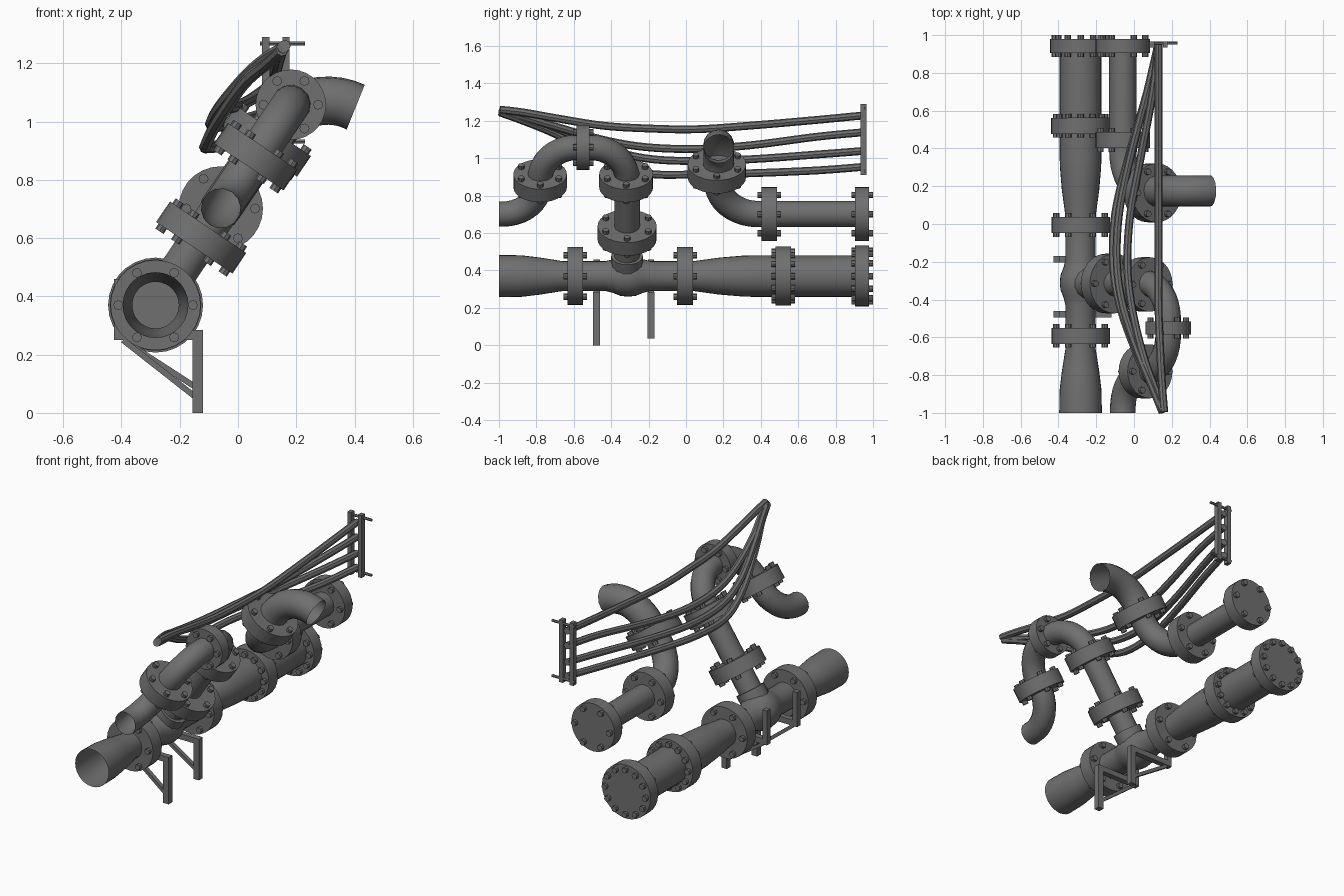
import bpy, bmesh, math
from mathutils import Vector, Matrix

if "Cube" in bpy.data.objects:
    bpy.data.objects.remove(bpy.data.objects["Cube"], do_unlink=True)

steel = bpy.data.materials.new("dark_grey_steel")
steel.use_nodes = True
GREY = (0.16, 0.16, 0.16, 1)
steel.diffuse_color = GREY
steel.node_tree.nodes["Principled BSDF"].inputs["Base Color"].default_value = GREY

# Shared layout: main pipe axis, and the sloping direction of the branches
AXIS = Vector((-0.283, 0, 0.37))
D = Vector((0.56, 0, 0.83)).normalized()
SIDE = Vector((D.z, 0, -D.x))
Y = Vector((0, 1, 0))


def at(t, y):
    return AXIS + D * t + Y * y


def link(name, data):
    ob = bpy.data.objects.new(name, data)
    bpy.context.collection.objects.link(ob)
    data.materials.append(steel)
    return ob


def select(ob):
    bpy.ops.object.select_all(action="DESELECT")
    ob.select_set(True)
    bpy.context.view_layer.objects.active = ob


def from_bmesh(name, bm, smooth=True):
    me = bpy.data.meshes.new(name)
    bm.to_mesh(me)
    bm.free()
    ob = link(name, me)
    if smooth:
        select(ob)
        bpy.ops.object.shade_smooth_by_angle(angle=math.radians(35))
    return ob


def tube(name, points, radius, res=5, caps=False):
    cu = bpy.data.curves.new(name, "CURVE")
    cu.dimensions = "3D"
    cu.bevel_depth = radius
    cu.bevel_resolution = res
    cu.use_fill_caps = caps
    sp = cu.splines.new("POLY")
    sp.points.add(len(points) - 1)
    for p, co in zip(sp.points, points):
        p.co = (*co, 1)
    ob = link(name, cu)
    select(ob)
    bpy.ops.object.convert(target="MESH")
    bpy.ops.object.shade_smooth_by_angle(angle=math.radians(35))


def arc(start, u, v, radius, degrees=90, steps=10):
    """Bend that leaves start along u and turns towards v."""
    angles = [math.radians(degrees) * i / steps for i in range(steps + 1)]
    return [start + radius * (u * math.sin(a) + v * (1 - math.cos(a))) for a in angles]


def cylinder(bm, centre, axis, radius, length, sides):
    turn = axis.to_track_quat("Z", "X").to_matrix().to_4x4()
    bmesh.ops.create_cone(bm, cap_ends=True, segments=sides, radius1=radius, radius2=radius,
                          depth=length, matrix=Matrix.Translation(centre) @ turn)


def flange(name, centre, axis, radius, bolts=6, thick=0.085):
    bm = bmesh.new()
    cylinder(bm, centre, axis, radius, thick, 28)
    u = axis.cross(Y) if abs(axis.y) < 0.5 else Vector((1, 0, 0))
    v = axis.cross(u)
    for i in range(bolts):
        a = math.tau * i / bolts
        spot = centre + (u * math.cos(a) + v * math.sin(a)) * (radius - 0.027)
        cylinder(bm, spot, axis, 0.017, thick + 0.04, 8)
    from_bmesh(name, bm)


def bar(name, a, b, width, depth):
    """Rectangular bar from a to b, depth measured along y."""
    bm = bmesh.new()
    a, b = Vector(a), Vector(b)
    z = (b - a).normalized()
    x = Y.cross(z).normalized()
    m = Matrix((x, Y, z)).transposed().to_4x4()
    m = Matrix.Translation((a + b) / 2) @ m @ Matrix.Diagonal((width, depth, (b - a).length, 1))
    bmesh.ops.create_cube(bm, size=1, matrix=m)
    from_bmesh(name, bm, False)


# Main pipe: turned profile with reducers and a swollen tee
profile = [(-1, .113), (-.88, .111), (-.78, .099), (-.66, .08), (-.43, .08), (-.39, .09),
           (-.35, .106), (-.31, .11), (-.27, .106), (-.23, .09), (-.19, .08), (.04, .08),
           (.18, .099), (.3, .109), (.36, .111), (.94, .111)]
bm = bmesh.new()
verts = [bm.verts.new(AXIS + Vector((r, y, 0))) for y, r in profile]
edges = [bm.edges.new(pair) for pair in zip(verts, verts[1:])]
bmesh.ops.spin(bm, geom=verts + edges, cent=AXIS, axis=Y, angle=math.tau, steps=28)
bmesh.ops.remove_doubles(bm, verts=bm.verts, dist=1e-4)
bmesh.ops.recalc_face_normals(bm, faces=bm.faces)
from_bmesh("main_pipe", bm)

flange("main_front_flange", at(0, -.592), Y, .155)
flange("main_middle_flange", at(0, -.005), Y, .155)
flange("main_rear_flange", at(0, .52), Y, .157, bolts=12)
flange("main_end_flange", at(0, .942), Y, .163, bolts=12, thick=.075)

# Front branch: rises from the tee, loops over and ends facing forward
tube("tee_collar", [at(.02, -.315), at(.13, -.315)], .085, caps=True)
path = [at(.03, -.315)] + arc(at(.63, -.315), D, -Y, .2) + arc(at(.83, -.58), -Y, -D, .2)
path += arc(at(.6, -.78), -D, -Y, .2) + [at(.4, -1)]
tube("front_branch_pipe", path, .068)
flange("branch_lower_flange", at(.28, -.315), D, .158)
flange("branch_upper_flange", at(.615, -.32), D, .144)
flange("branch_top_flange", at(.83, -.55), Y, .121, thick=.07)
flange("branch_front_flange", at(.615, -.78), D, .143)

# Rear branch: runs forward, bends up and then sideways
path = [at(.4, .95)] + arc(at(.4, .385), -Y, D, .22) + [at(.68, .165)]
tube("rear_branch_pipe", path, .072)
tube("rear_outlet_pipe", [at(.68, .17)] + arc(at(.73, .175), D, SIDE, .22, 82), .083)
flange("rear_end_flange", at(.4, .942), Y, .145, thick=.075)
flange("rear_middle_flange", at(.4, .445), Y, .145)
flange("rear_upper_flange", at(.68, .165), D, .156)

# Wall brackets under the main pipe
for label, y, foot in (("front", -.478, 0), ("rear", -.187, .035)):
    bar(label + "_bracket_post", (-.138, y, foot), (-.138, y, .285), .036, .036)
    bar(label + "_bracket_plate", (-.41, y, .25), (-.41, y, .46), .03, .034)
    bar(label + "_bracket_arm", (-.42, y, .268), (-.12, y, .268), .034, .034)
    bar(label + "_bracket_brace", (-.395, y, .25), (-.14, y, foot + .05), .02, .025)


# Cables: gathered at the front, fanned out on a rack at the rear
def smooth_path(points, steps=5):
    pts = [Vector(p) for p in points]
    pts = [pts[0]] + pts + [pts[-1]]
    out = []
    for a, b, c, d in zip(pts, pts[1:], pts[2:], pts[3:]):
        for i in range(steps):
            s = i / steps
            out.append(b + ((c - a) * s + (2 * a - 5 * b + 4 * c - d) * s * s
                            + (3 * b - 3 * c + d - a) * s ** 3) / 2)
    return out + [pts[-1]]


stations = (.96, .7, .35, .05, -.22, -.45, -.7, -.87, -.995)
cables = {
    "top": ((.13, .13, .13, .13, .13, .13, .14, .15, .16),
            (1.23, 1.205, 1.175, 1.155, 1.16, 1.175, 1.215, 1.245, 1.26)),
    "upper": ((.13, .1, .035, -.02, -.035, -.01, .05, .11, .155),
              (1.14, 1.115, 1.07, 1.05, 1.06, 1.1, 1.17, 1.22, 1.255)),
    "lower": ((.13, .07, -.02, -.08, -.09, -.055, .03, .1, .15),
              (1.04, 1.02, .995, .985, 1.0, 1.06, 1.16, 1.22, 1.25)),
    "bottom": ((.13, .07, -.03, -.1, -.11, -.07, .02, .1, .15),
               (.955, .935, .92, .913, .92, 1.0, 1.13, 1.2, 1.245)),
}
for label, (xs, zs) in cables.items():
    tube(label + "_cable", smooth_path(zip(xs, stations, zs)), .021, 2, True)

# Cable rack: two uprights tied by a rod at each end
for label, x in (("left", .165), ("right", .095)):
    bar(label + "_rack_upright", (x, .95, .91), (x, .95, 1.29), .025, .032)
for label, z in (("top", 1.268), ("bottom", .932)):
    tube(label + "_rack_rod", [(.075, .958, z), (.23, .958, z)], .008, 1, True)
